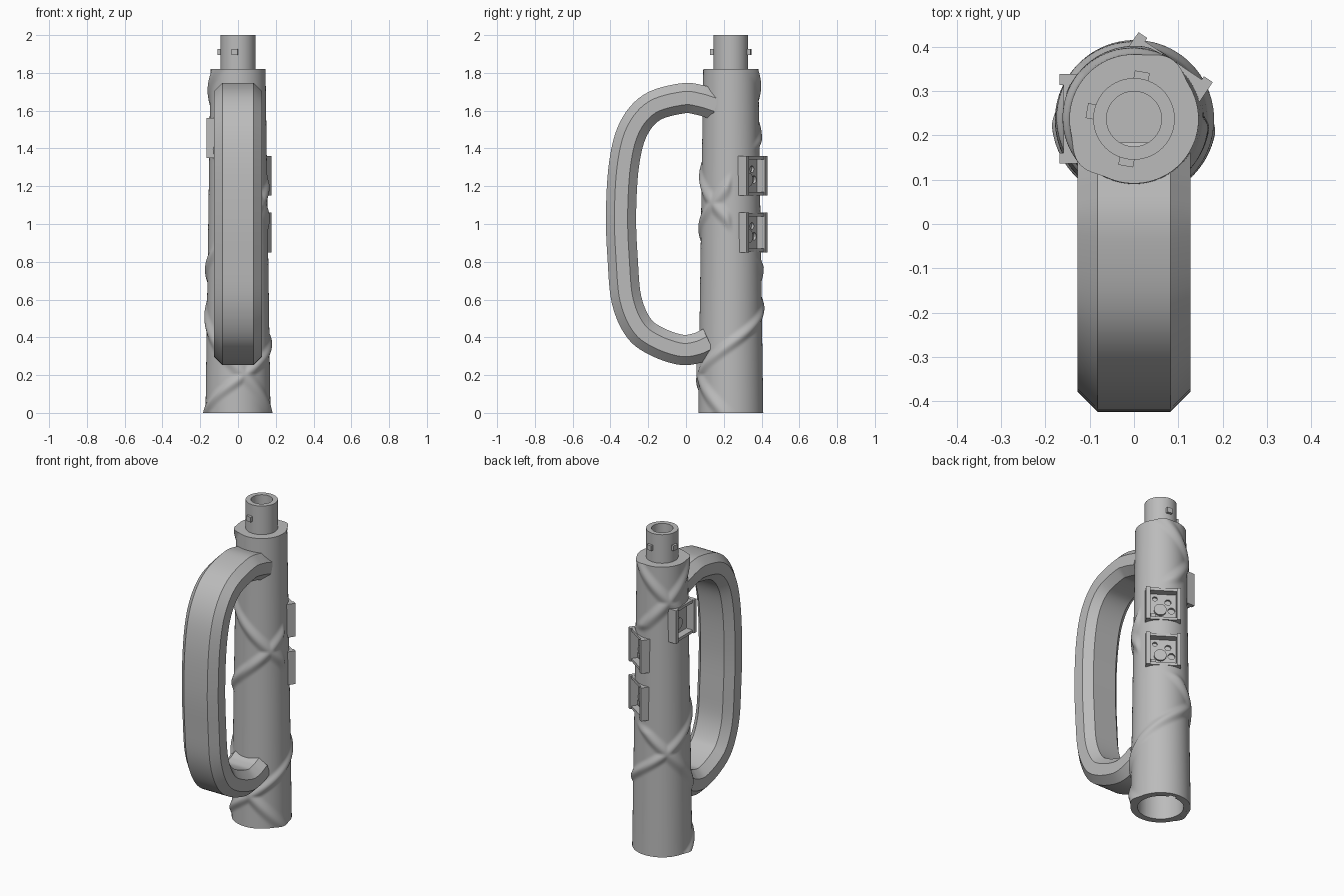
import bpy
import bmesh
from math import sin, cos, pi, radians, atan2
from mathutils import Vector, Matrix

if "Cube" in bpy.data.objects:
    bpy.data.objects.remove(bpy.data.objects["Cube"], do_unlink=True)

AXIS = Vector((0, 0.237, 0))      # centre line of the tube
TUBE_TOP = 1.82

grey = bpy.data.materials.new("plain_grey")
grey.use_nodes = True
grey.diffuse_color = (0.5, 0.5, 0.5, 1)
grey.node_tree.nodes["Principled BSDF"].inputs["Base Color"].default_value = (0.5, 0.5, 0.5, 1)


def finish(name, bm):
    bmesh.ops.recalc_face_normals(bm, faces=bm.faces)
    mesh = bpy.data.meshes.new(name)
    bm.to_mesh(mesh)
    bm.free()
    mesh.materials.append(grey)
    obj = bpy.data.objects.new(name, mesh)
    bpy.context.collection.objects.link(obj)
    return obj


def activate(obj):
    bpy.ops.object.select_all(action='DESELECT')
    obj.select_set(True)
    bpy.context.view_layer.objects.active = obj


def smooth(obj):
    activate(obj)
    bpy.ops.object.shade_smooth_by_angle(angle=radians(40))


def loft(name, rings, closed=False):
    """Skin a list of rings; cap both ends, or join last to first."""
    bm = bmesh.new()
    rows = [[bm.verts.new(p) for p in ring] for ring in rings]
    n = len(rows[0])
    pairs = list(zip(rows, rows[1:]))
    if closed:
        pairs.append((rows[-1], rows[0]))
    else:
        bm.faces.new(rows[0])
        bm.faces.new(rows[-1])
    for a, b in pairs:
        for i in range(n):
            j = (i + 1) % n
            bm.faces.new((a[i], a[j], b[j], b[i]))
    return finish(name, bm)


def circle(r, z, n=128):
    return [AXIS + Vector((r * cos(2 * pi * i / n), r * sin(2 * pi * i / n), z)) for i in range(n)]


def box(name, angle, n0, n1, t0, t1, z0, z1):
    """Block placed by outward distance, sideways offset and height."""
    bm = bmesh.new()
    bmesh.ops.create_cube(bm, size=1)
    scale = Matrix.Diagonal((n1 - n0, t1 - t0, z1 - z0, 1))
    move = Matrix.Translation(((n0 + n1) / 2, (t0 + t1) / 2, (z0 + z1) / 2))
    bm.transform(Matrix.Translation(AXIS) @ Matrix.Rotation(angle, 4, 'Z') @ move @ scale)
    return finish(name, bm)


def disc(name, angle, n0, n1, t, z, r):
    """Short cylinder pointing outward from the tube axis."""
    bm = bmesh.new()
    bmesh.ops.create_cone(bm, cap_ends=True, segments=24, radius1=r, radius2=r, depth=n1 - n0)
    move = Matrix.Translation(((n0 + n1) / 2, t, z)) @ Matrix.Rotation(pi / 2, 4, 'Y')
    bm.transform(Matrix.Translation(AXIS) @ Matrix.Rotation(angle, 4, 'Z') @ move)
    return finish(name, bm)


def cut(obj, cutter):
    cutter.hide_render = True
    mod = obj.modifiers.new("cut", 'BOOLEAN')
    mod.operation = 'DIFFERENCE'
    mod.solver = 'EXACT'
    mod.object = cutter
    activate(obj)
    bpy.ops.object.modifier_apply(modifier=mod.name)
    bpy.data.objects.remove(cutter, do_unlink=True)


# Two opposed spiral ridges, given by the heights and angles where they cross
CROSS_Z = (0.2, 0.65, 1.11, 1.6)
SPIRALS = ((-78, 135, 323, 500), (-78, -225, -397, -580))


def spiral_angle(angles, z):
    k = 0 if z < CROSS_Z[1] else 1 if z < CROSS_Z[2] else 2
    f = (z - CROSS_Z[k]) / (CROSS_Z[k + 1] - CROSS_Z[k])
    return radians(angles[k] + f * (angles[k + 1] - angles[k]))


def ease(x):
    x = min(1, max(0, x))
    return x * x * (3 - 2 * x)


def tube_radius(a, z):
    r = 0.172 - 0.0145 * z
    ridge = 0
    for angles in SPIRALS:
        d = a - spiral_angle(angles, z)
        d = abs(atan2(sin(d), cos(d))) * r * 0.66
        if d < 0.045:
            ridge = max(ridge, 0.5 + 0.5 * cos(pi * d / 0.045))
    # ridges fade out around the paired mounts
    off = a - radians(56)
    off = abs(atan2(sin(off), cos(off)))
    away = max(ease((off - 0.9) / 0.2), ease((abs(z - 1.105) - 0.28) / 0.06))
    return r + 0.014 * ridge * away


# Tube body with hollow ends
N, ROWS = 128, 180
rings = [circle(0.153, 0.3), circle(0.153, 0)]
for k in range(ROWS + 1):
    z = TUBE_TOP * k / ROWS
    rings.append([AXIS + Vector((cos(a), sin(a), 0)) * tube_radius(a, z) + Vector((0, 0, z))
                  for a in (2 * pi * i / N for i in range(N))])
rings += [circle(0.08, TUBE_TOP), circle(0.08, 1.6)]
tube = loft("tube_body", rings)

# Square mounts: framed pockets with a drilled plate
MOUNTS = (("back_lower_mount", 56, 0.955), ("back_upper_mount", 56, 1.255), ("side_mount", 180, 1.455))
for name, degrees, z in MOUNTS:
    a = radians(degrees)
    cut(tube, box("pocket_cutter", a, 0.1, 0.25, -0.081, 0.081, z - 0.09, z + 0.09))
    for side, word in ((-1, "first"), (1, "second")):
        t = sorted((side * 0.077, side * 0.101))
        box(name + "_" + word + "_side", a, 0.095, 0.168, *t, z - 0.105, z + 0.105)
        h = sorted((z + side * 0.086, z + side * 0.104))
        box(name + "_" + word + "_rail", a, 0.095, 0.159, -0.08, 0.08, *h)
    plate = box(name + "_plate", a, 0.09, 0.115, -0.085, 0.085, z - 0.095, z + 0.095)
    for t, dz, r in ((0.03, 0.035, 0.018), (0.05, -0.02, 0.02), (-0.045, 0.055, 0.014)):
        cut(plate, disc("hole_cutter", a, 0.1, 0.2, t, z + dz, r))
    smooth(disc(name + "_boss", a, 0.105, 0.128, -0.015, z - 0.02, 0.036))
    box(name + "_block", a, 0.105, 0.126, -0.07, -0.04, z - 0.08, z - 0.05)
smooth(tube)

# Socket lining in the lower end, with L-shaped locking slots
socket = loft("bottom_socket", [circle(r, z, 64) for r, z in
                                ((0.153, 0), (0.132, 0), (0.132, 0.2), (0.153, 0.2))], closed=True)
for degrees in (80, 170, 260):
    a = radians(degrees)
    cut(socket, box("slot_cutter", a, 0.11, 0.147, -0.022, 0.022, -0.02, 0.09))
    cut(socket, box("slot_cutter", a, 0.11, 0.147, -0.06, 0.021, 0.05, 0.0895))
smooth(socket)

# Hollow neck with three locking pins
neck = loft("neck", [circle(r, z, 64) for r, z in
                     ((0.092, 1.79), (0.092, 2), (0.062, 2), (0.062, 1.79))], closed=True)
smooth(neck)
for degrees, word in ((80, "back"), (170, "side"), (260, "front")):
    box(word + "_locking_pin", radians(degrees), 0.08, 0.108, -0.017, 0.017, 1.895, 1.927)


# Handle: chamfered bar swept along a D-shaped path
def spline(points, steps=6):
    pts = [2 * points[0] - points[1]] + points + [2 * points[-1] - points[-2]]
    out = []
    for p, q, r, s in zip(pts, pts[1:], pts[2:], pts[3:]):
        for k in range(steps):
            u = k / steps
            out.append(0.5 * (2 * q + (r - p) * u + (2 * p - 5 * q + 4 * r - s) * u ** 2
                              + (3 * q - p - 3 * r + s) * u ** 3))
    return out + [points[-1]]


PATH = [(0.16, 1.63), (0.07, 1.657), (-0.02, 1.665), (-0.18, 1.618), (-0.28, 1.5), (-0.328, 1.316),
        (-0.344, 1.05), (-0.335, 0.81), (-0.315, 0.6), (-0.254, 0.455), (-0.164, 0.382),
        (-0.032, 0.335), (0.058, 0.343), (0.125, 0.372)]
W, T, C = 0.127, 0.08, 0.045
SECTION = [(W, T - C), (W - C, T), (C - W, T), (-W, T - C),
           (-W, C - T), (C - W, -T), (W - C, -T), (W, C - T)]
line = spline([Vector((0, y, z)) for y, z in PATH])
rings = []
for i, p in enumerate(line):
    d = (line[min(i + 1, len(line) - 1)] - line[max(i - 1, 0)]).normalized()
    out = Vector((0, -d.z, d.y))
    rings.append([p + Vector((x, 0, 0)) + out * h for x, h in SECTION])
smooth(loft("handle", rings))
